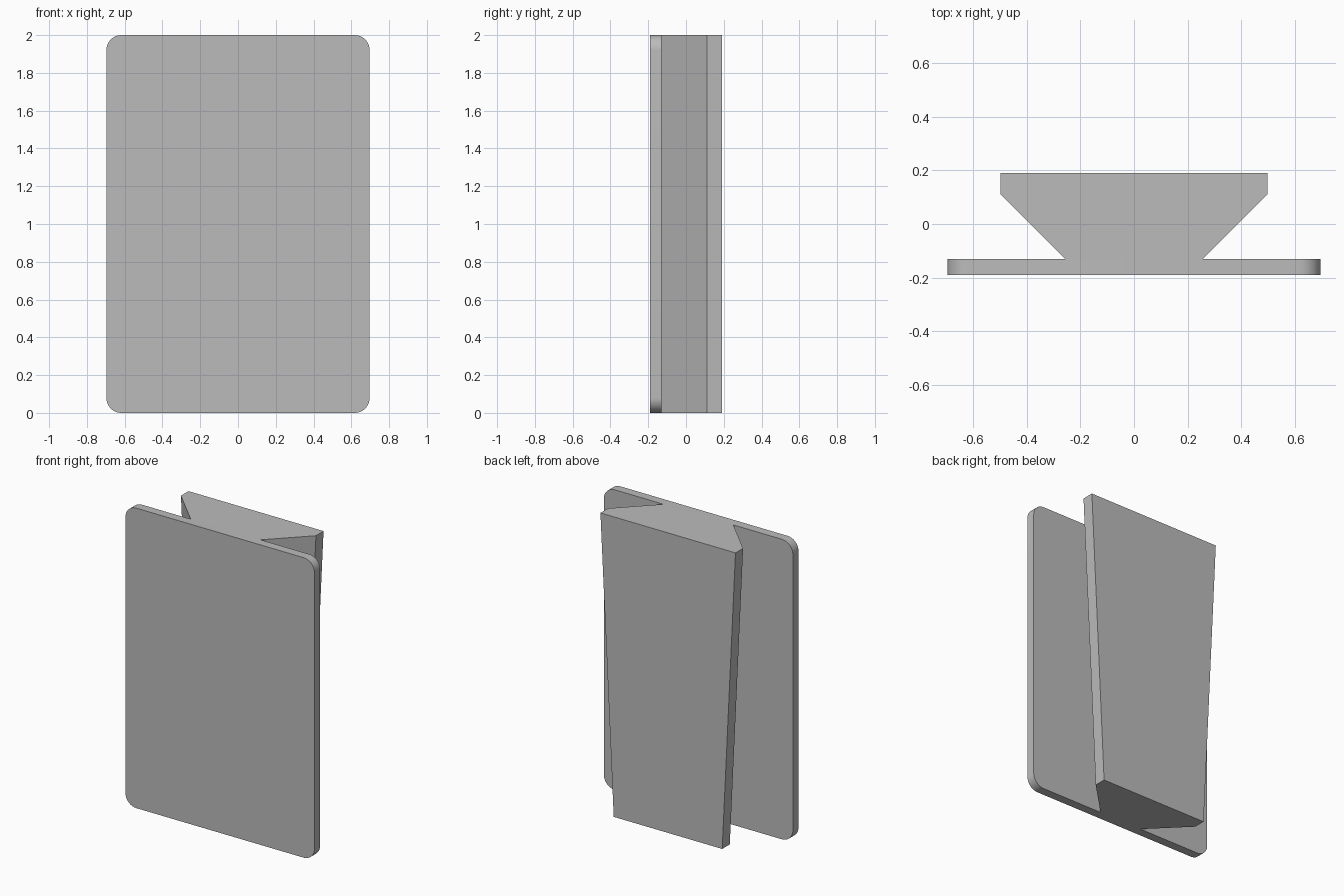
import bpy
import bmesh
import math

cube = bpy.data.objects.get("Cube")
if cube:
    bpy.data.objects.remove(cube, do_unlink=True)

HEIGHT = 2.0
FRONT, PLATE_BACK, BACK = -0.19, -0.13, 0.19
PLATE_HALF = 0.697
CORNER = 0.08
RAIL_LIP_Y = 0.11

# Single plain grey
grey = bpy.data.materials.new("grey")
grey.use_nodes = True
colour = (0.5, 0.5, 0.5, 1)
grey.diffuse_color = colour
grey.node_tree.nodes["Principled BSDF"].inputs["Base Color"].default_value = colour


def loft(name, start, end):
    """Closed solid between two matching outlines."""
    bm = bmesh.new()
    a = [bm.verts.new(p) for p in start]
    b = [bm.verts.new(p) for p in end]
    bm.faces.new(a)
    bm.faces.new(b)
    for i in range(len(a)):
        j = (i + 1) % len(a)
        bm.faces.new((a[i], a[j], b[j], b[i]))
    bmesh.ops.recalc_face_normals(bm, faces=bm.faces)
    mesh = bpy.data.meshes.new(name)
    bm.to_mesh(mesh)
    bm.free()
    mesh.materials.append(grey)
    obj = bpy.data.objects.new(name, mesh)
    bpy.context.collection.objects.link(obj)
    return obj


def plate_outline(y, steps=12):
    """Rounded rectangle standing in the xz plane."""
    points = []
    for corner, (sx, sz) in enumerate([(1, 1), (-1, 1), (-1, -1), (1, -1)]):
        cx = sx * (PLATE_HALF - CORNER)
        cz = HEIGHT / 2 + sz * (HEIGHT / 2 - CORNER)
        for k in range(steps + 1):
            t = math.pi / 2 * (corner + k / steps)
            points.append((cx + CORNER * math.cos(t), y, cz + CORNER * math.sin(t)))
    return points


def rail_outline(half, z):
    """Dovetail section with 45 degree flanks, mirrored about x = 0."""
    neck = half - (RAIL_LIP_Y - PLATE_BACK)
    side = [(neck, PLATE_BACK), (half, RAIL_LIP_Y), (half, BACK)]
    return ([(x, y, z) for x, y in side]
            + [(-x, y, z) for x, y in reversed(side)])


# Front plate with rounded corners
plate = loft("front_plate", plate_outline(FRONT), plate_outline(PLATE_BACK))
bpy.ops.object.select_all(action="DESELECT")
plate.select_set(True)
bpy.context.view_layer.objects.active = plate
bpy.ops.object.shade_smooth_by_angle(angle=math.radians(30))

# Dovetail rail, narrowing toward the bottom
loft("dovetail_rail", rail_outline(0.4, 0), rail_outline(0.498, HEIGHT))
